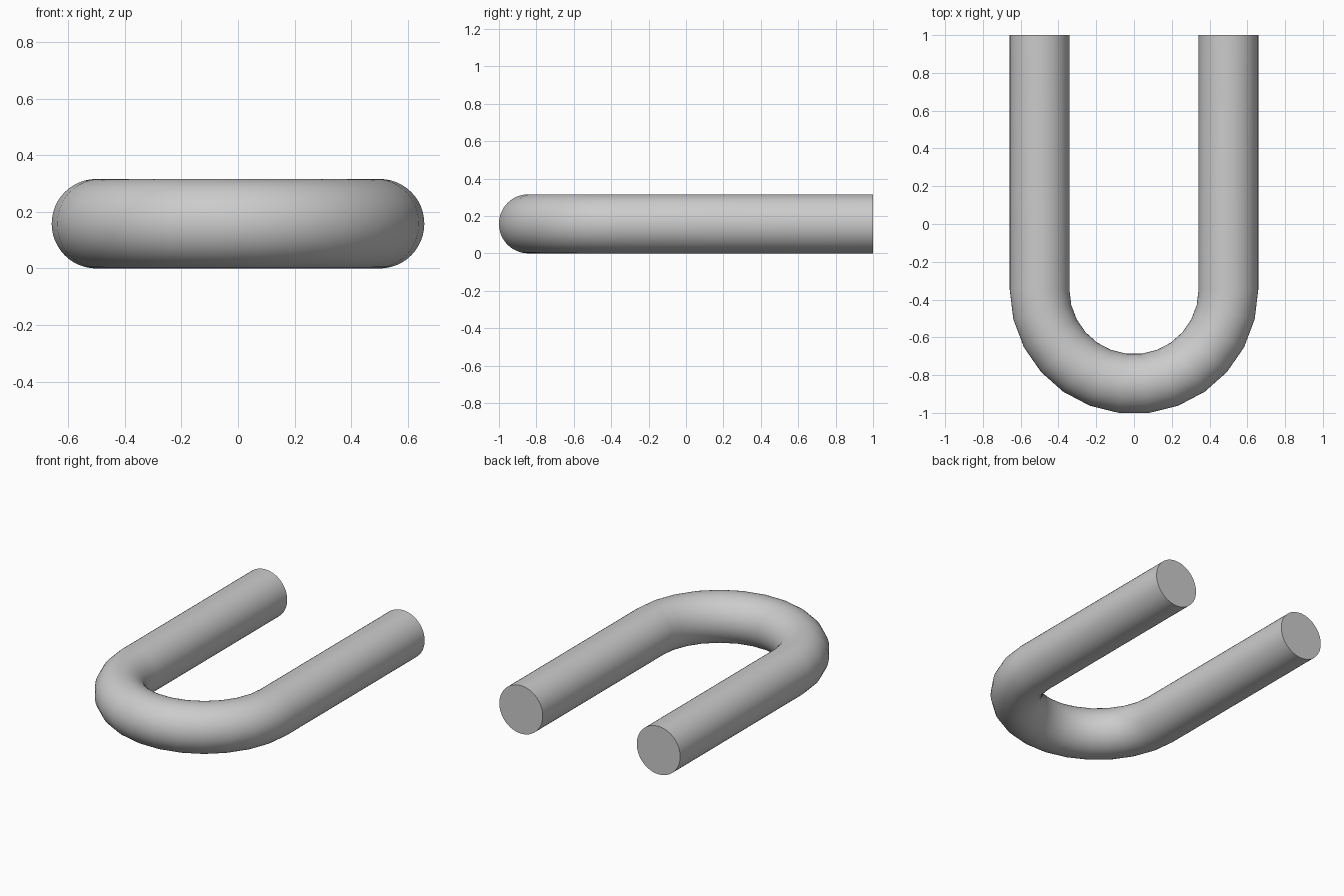
import bpy, bmesh, math
from mathutils import Vector

if "Cube" in bpy.data.objects:
    bpy.data.objects.remove(bpy.data.objects["Cube"])

TUBE_R = 0.158      # tube radius
BEND_R = 0.5        # bend centreline radius
BEND_Y = -0.347     # y of the bend centre
END_Y = 1.0         # y of the open ends
SIDES, BEND_STEPS = 48, 13

# Centreline stations: position and outward direction of each ring
stations = [(Vector((-BEND_R, END_Y, TUBE_R)), Vector((-1, 0, 0)))]
for i in range(BEND_STEPS + 1):
    a = math.pi + math.pi * i / BEND_STEPS
    out = Vector((math.cos(a), math.sin(a), 0))
    stations.append((Vector((0, BEND_Y, TUBE_R)) + out * BEND_R, out))
stations.append((Vector((BEND_R, END_Y, TUBE_R)), Vector((1, 0, 0))))

# Sweep a circle along the stations
bm = bmesh.new()
rings = []
for centre, out in stations:
    ring = []
    for k in range(SIDES):
        t = 2 * math.pi * k / SIDES
        offset = out * math.cos(t) + Vector((0, 0, 1)) * math.sin(t)
        ring.append(bm.verts.new(centre + offset * TUBE_R))
    rings.append(ring)
for a, b in zip(rings, rings[1:]):
    for k in range(SIDES):
        n = (k + 1) % SIDES
        bm.faces.new((a[k], a[n], b[n], b[k]))

# Flat end caps
bm.faces.new(rings[0])
bm.faces.new(rings[-1])
bmesh.ops.recalc_face_normals(bm, faces=bm.faces[:])

mesh = bpy.data.meshes.new("u_bend_tube")
bm.to_mesh(mesh)
bm.free()
tube = bpy.data.objects.new("u_bend_tube", mesh)
bpy.context.collection.objects.link(tube)
bpy.context.view_layer.objects.active = tube
tube.select_set(True)
bpy.ops.object.shade_smooth_by_angle(angle=math.radians(30))
